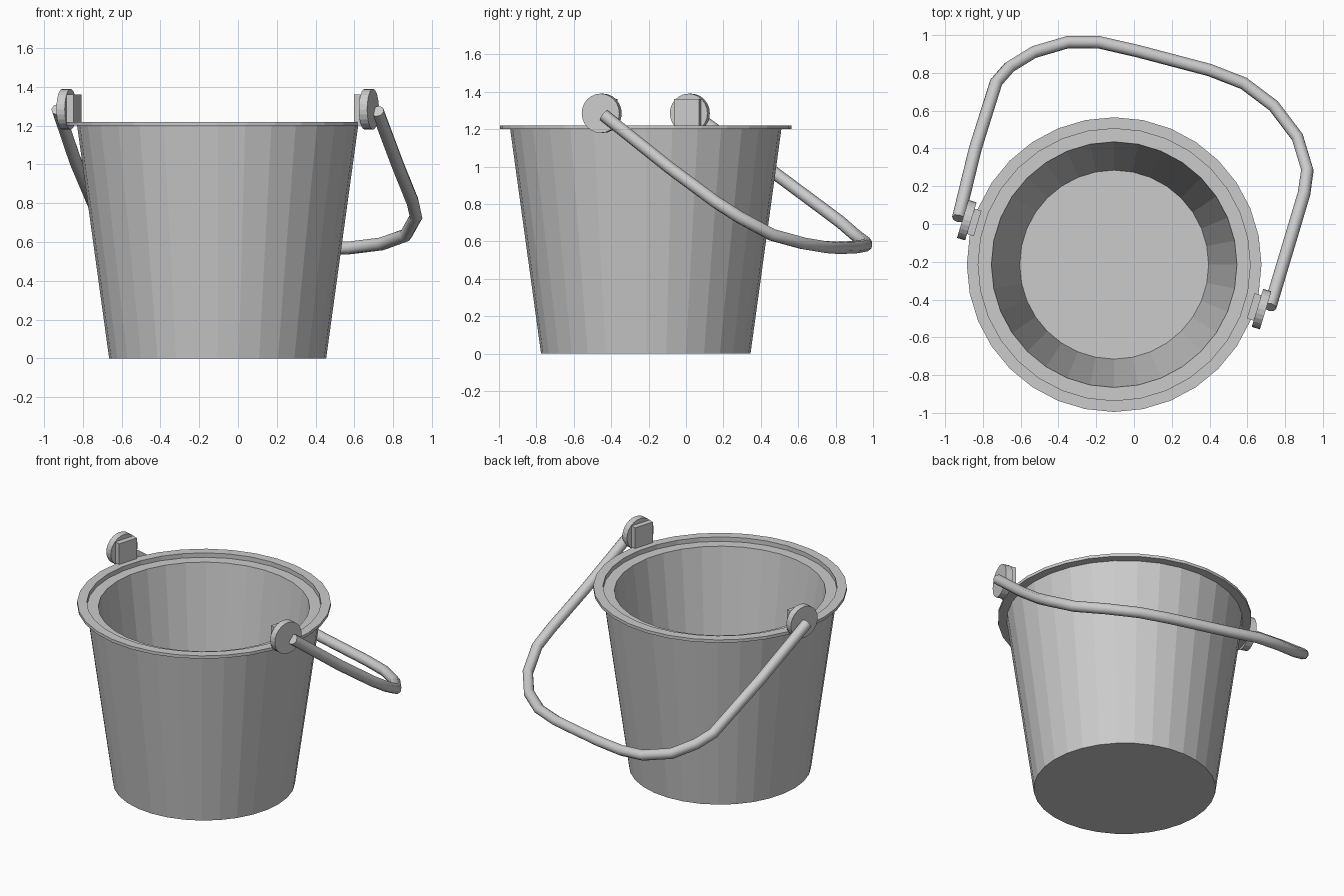
import bpy, bmesh
from math import cos, sin, pi, radians
from mathutils import Matrix, Vector

if "Cube" in bpy.data.objects:
    bpy.data.objects.remove(bpy.data.objects["Cube"])

CENTRE = Vector((-0.105, -0.215, 0))
TURN = radians(-16.8)


def add_mesh(name, bm):
    bmesh.ops.recalc_face_normals(bm, faces=bm.faces)
    mesh = bpy.data.meshes.new(name)
    bm.to_mesh(mesh)
    bm.free()
    obj = bpy.data.objects.new(name, mesh)
    bpy.context.collection.objects.link(obj)
    return obj


def lathe(name, profile, sides):
    bm = bmesh.new()
    rings = [[bm.verts.new((r * cos(2 * pi * i / sides), r * sin(2 * pi * i / sides), z))
              for i in range(sides)] for r, z in profile]
    for a, b in zip(rings, rings[1:]):
        for i in range(sides):
            j = (i + 1) % sides
            bm.faces.new((a[i], a[j], b[j], b[i]))
    bm.faces.new(rings[0])
    bm.faces.new(rings[-1])
    obj = add_mesh(name, bm)
    obj.location = CENTRE
    return obj


# Bucket: tapered wall, flared rim, stepped lip and inner floor
lathe("bucket", [(0.56, 0), (0.725, 1.2), (0.78, 1.2), (0.78, 1.22), (0.72, 1.22),
                 (0.72, 1.19), (0.65, 1.19), (0.50, 0.06)], 32)

# Pivot discs and the blocks that join them to the rim
for side, label in ((-1, "left"), (1, "right")):
    place = Matrix.Translation(CENTRE) @ Matrix.Rotation(TURN, 4, 'Z')
    bm = bmesh.new()
    bmesh.ops.create_cone(bm, cap_ends=True, segments=24, radius1=0.105, radius2=0.105, depth=0.045,
                          matrix=Matrix.Translation((side * 0.815, 0, 1.285)) @ Matrix.Rotation(pi / 2, 4, 'Y'))
    add_mesh(label + "_pivot_disc", bm).matrix_world = place
    bm = bmesh.new()
    bmesh.ops.create_cube(bm, size=1, matrix=Matrix.Translation((side * 0.775, 0, 1.28))
                          @ Matrix.Diagonal((0.04, 0.14, 0.16, 1)))
    add_mesh(label + "_pivot_block", bm).matrix_world = place

# Handle: slightly bent tube hanging behind the bucket
path = [(-0.93, 0.03, 1.285), (-0.84, 0.40, 1.02), (-0.73, 0.75, 0.76), (-0.66, 0.83, 0.70),
        (-0.53, 0.91, 0.63), (-0.35, 0.963, 0.59), (-0.19, 0.963, 0.58), (0.02, 0.915, 0.57),
        (0.40, 0.815, 0.565), (0.58, 0.745, 0.57), (0.74, 0.625, 0.59), (0.865, 0.46, 0.635),
        (0.918, 0.285, 0.73), (0.90, 0.16, 0.81), (0.825, -0.09, 0.995), (0.72, -0.44, 1.275)]
curve = bpy.data.curves.new("handle", 'CURVE')
curve.dimensions = '3D'
curve.bevel_depth = 0.034
curve.bevel_resolution = 2
curve.use_fill_caps = True
spline = curve.splines.new('POLY')
spline.points.add(len(path) - 1)
for point, co in zip(spline.points, path):
    point.co = (*co, 1)
handle = bpy.data.objects.new("handle", curve)
bpy.context.collection.objects.link(handle)
bpy.context.view_layer.objects.active = handle
handle.select_set(True)
bpy.ops.object.convert(target='MESH')
bpy.ops.object.shade_smooth_by_angle(angle=radians(50))
